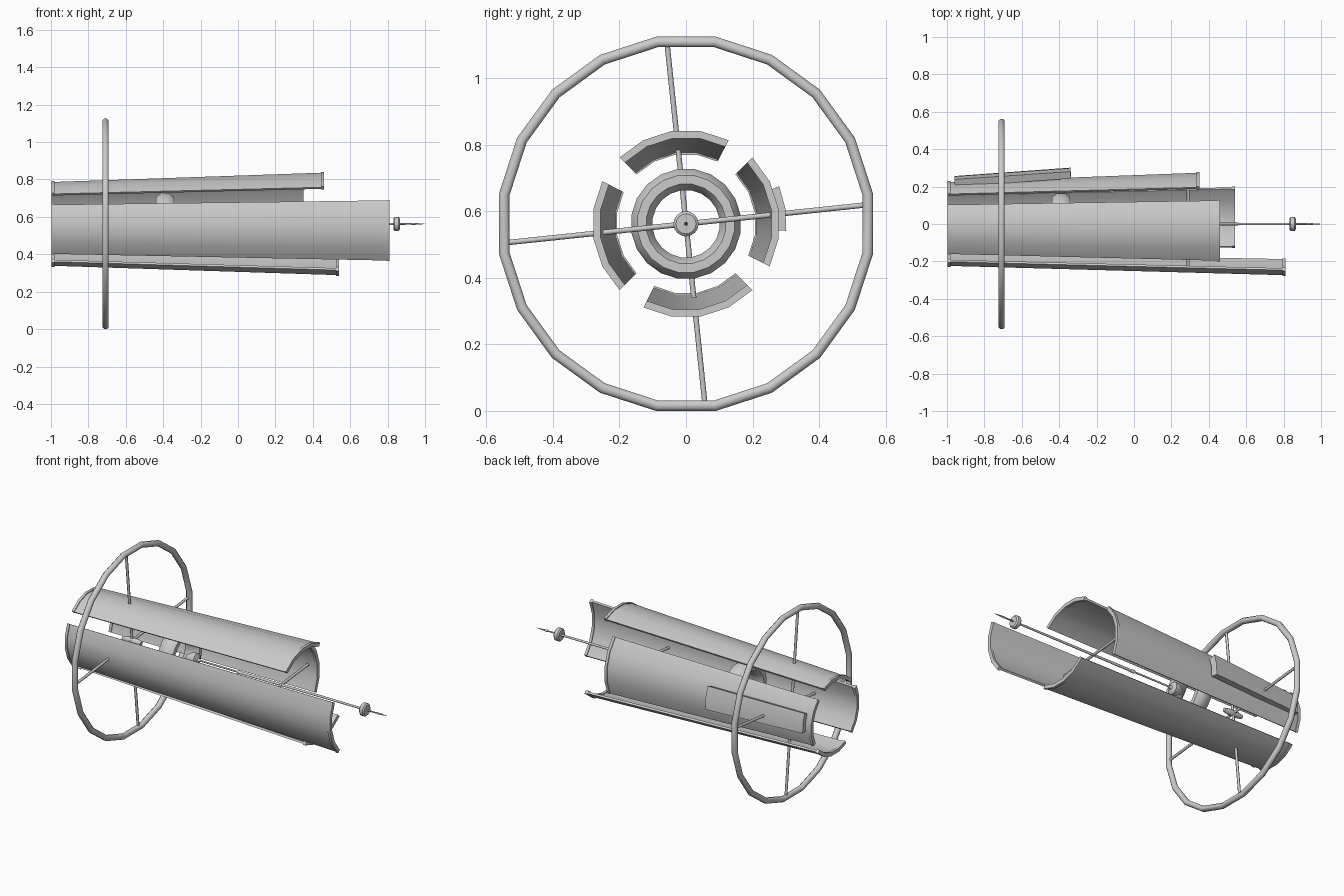
import bpy, math
from mathutils import Vector

if "Cube" in bpy.data.objects:
    bpy.data.objects.remove(bpy.data.objects["Cube"])

C = 0.5625            # height of the long axis (along x)
STEP = math.radians(18)


def pt(x, r, a):
    return (x, r * math.cos(a), C + r * math.sin(a))


def sweep(name, section, angles, closed_turn=False, angle=35):
    """Sweep a closed (x, r) section around the long axis, capping open ends."""
    n, m = len(section), len(angles)
    verts = [pt(x, r, a) for a in angles for x, r in section]
    faces = []
    for i in range(m if closed_turn else m - 1):
        j = (i + 1) % m
        for k in range(n):
            l = (k + 1) % n
            faces.append((i * n + k, i * n + l, j * n + l, j * n + k))
    if not closed_turn:
        faces.append(tuple(range(n)))
        faces.append(tuple(reversed(range((m - 1) * n, m * n))))
    return finish(name, verts, faces, angle)


def finish(name, verts, faces, angle):
    import bmesh
    me = bpy.data.meshes.new(name)
    me.from_pydata(verts, [], faces)
    bm = bmesh.new()
    bm.from_mesh(me)
    bmesh.ops.remove_doubles(bm, verts=bm.verts, dist=1e-6)
    bmesh.ops.recalc_face_normals(bm, faces=bm.faces)
    bm.to_mesh(me)
    bm.free()
    ob = bpy.data.objects.new(name, me)
    bpy.context.collection.objects.link(ob)
    bpy.ops.object.select_all(action='DESELECT')
    ob.select_set(True)
    bpy.context.view_layer.objects.active = ob
    bpy.ops.object.shade_smooth_by_angle(angle=math.radians(angle))
    return ob


def bar(name, a, b, r, sides=8):
    a, b = Vector(a), Vector(b)
    bpy.ops.mesh.primitive_cylinder_add(vertices=sides, radius=r, depth=(b - a).length,
                                        location=(a + b) / 2)
    ob = bpy.context.object
    ob.name = name
    ob.rotation_euler = (b - a).to_track_quat('Z', 'Y').to_euler()
    bpy.ops.object.shade_smooth_by_angle(angle=math.radians(50))


def oval(x, r, rx, rr, n=8):
    off = math.pi / n
    return [(x + rx * math.cos(off + 2 * math.pi * k / n),
             r + rr * math.sin(off + 2 * math.pi * k / n)) for k in range(n)]


full_turn = [math.radians(9) + STEP * k for k in range(20)]

# outer ring and inner ring
sweep("outer_ring", oval(-0.708, 0.5535, 0.018, 0.0173), full_turn, True, 50)
sweep("inner_ring", oval(-0.39, 0.134, 0.052, 0.035), full_turn, True, 50)

# four tapered hull panels, same flare but different lengths
X0, R0, R1 = -0.998, 0.227, 0.277
panel_ends = {"back_panel": (0, 0.35), "top_panel": (90, 0.46),
              "front_panel": (180, 0.81), "bottom_panel": (270, 0.54)}
for name, (turn, end) in panel_ends.items():
    w, e, t = 0.016, 0.005, 0.012   # rim length, rim height, wall thickness
    section = [(X0, R0 + e), (X0 + w, R0 + e), (X0 + w, R0), (end - w, R1),
               (end - w, R1 + e), (end, R1 + e), (end, R1 - t - e),
               (end - w, R1 - t - e), (end - w, R1 - t), (X0 + w, R0 - t),
               (X0 + w, R0 - t - e), (X0, R0 - t - e)]
    angles = [math.radians(turn - 27) + STEP * k for k in range(5)]
    sweep(name, section, angles)

# cover plate on the back panel
sweep("cover_plate", [(-0.96, 0.257), (-0.34, 0.302), (-0.337, 0.262), (-0.957, 0.215)],
      [math.radians(a) for a in (-4, 9, 22)])

# ring spokes and the cross strut between front and back panels
for k in range(4):
    a = math.radians(6 + 90 * k)
    bar("ring_spoke", pt(-0.708, 0, a), pt(-0.708, 0.545, a), 0.008)
a = math.radians(6)
bar("cross_strut", pt(0.29, 0.255, a), pt(0.29, -0.255, a), 0.008)

# central hub carrying the spokes
sweep("spoke_hub", [(-0.77, 0), (-0.77, 0.012), (-0.735, 0.018), (-0.68, 0.018),
                    (-0.645, 0.012), (-0.645, 0)],
      [2 * math.pi * k / 12 for k in range(12)], True, 40)

# central rod with rear collar, thicker front half, disc and pointed tip
rod = [(-0.34, 0), (-0.34, 0.015), (-0.305, 0.037), (-0.275, 0.037), (-0.265, 0.012),
       (-0.25, 0.005), (0.0, 0.005), (0.0, 0.011), (0.03, 0.008), (0.831, 0.006),
       (0.831, 0.03), (0.838, 0.038), (0.858, 0.038), (0.865, 0.03), (0.865, 0.005),
       (0.925, 0.004), (0.93, 0.006), (0.998, 0.001), (0.998, 0)]
sweep("central_rod", rod, [2 * math.pi * k / 16 for k in range(16)], True, 40)
